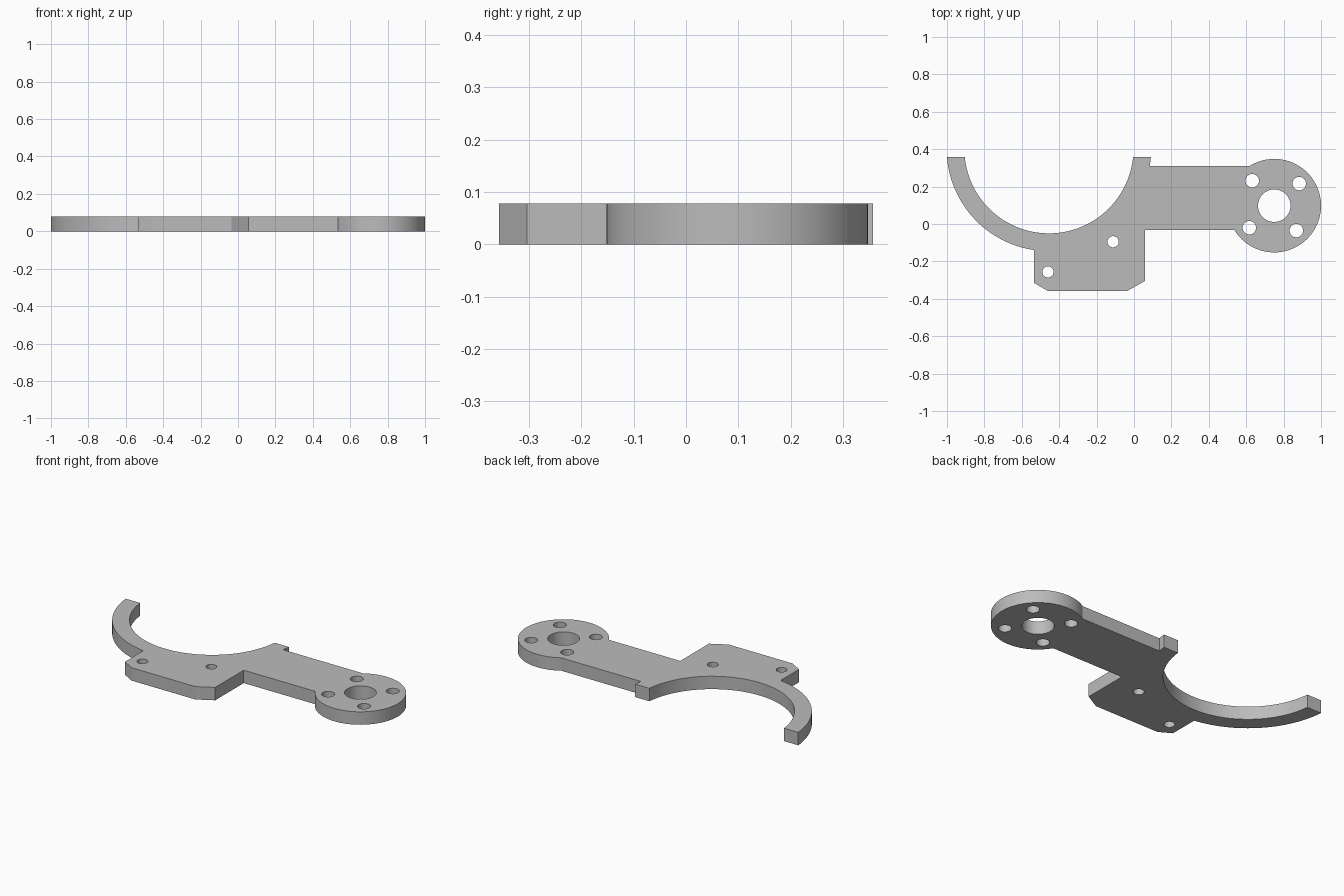
import bpy
import bmesh
from math import asin, cos, sin, pi, radians
from mathutils import Vector

cube = bpy.data.objects.get("Cube")
if cube:
    bpy.data.objects.remove(cube, do_unlink=True)

THICK = 0.078
CRADLE, R_IN, R_OUT = (-0.455, 0.402), 0.452, 0.547
HUB, R_HUB = (0.75, 0.098), 0.25
TIP_Y, BAR_TOP, BAR_LOW = 0.357, 0.31, -0.031
FOOT_L, FOOT_R, FOOT_Y = -0.535, 0.06, -0.357


def arc(center, r, start, end, n):
    """Points along an arc, both ends included."""
    steps = [start + (end - start) * i / n for i in range(n + 1)]
    return [(center[0] + r * cos(a), center[1] + r * sin(a)) for a in steps]


def circle(center, r, n=32):
    return arc(center, r, 0, 2 * pi, n)[:-1]


def angle_at(center, r, y):
    """Angle on the right half of a circle at height y."""
    return asin((y - center[1]) / r)


# Outline, counter-clockwise: hub, cradle tip, inner arc, outer arc, foot
tip_in = angle_at(CRADLE, R_IN, TIP_Y)
tip_out = angle_at(CRADLE, R_OUT, TIP_Y)
foot_join = -pi / 2 - asin((CRADLE[0] - FOOT_L) / R_OUT)
outline = arc(HUB, R_HUB, -pi - angle_at(HUB, R_HUB, BAR_LOW),
              pi - angle_at(HUB, R_HUB, BAR_TOP), 72)
outline += arc(CRADLE, R_OUT, angle_at(CRADLE, R_OUT, BAR_TOP), tip_out, 3)
outline += arc(CRADLE, R_IN, tip_in, -pi - tip_in, 64)
outline += arc(CRADLE, R_OUT, -pi - tip_out, foot_join, 32)
outline += [(FOOT_L, -0.315), (-0.462, FOOT_Y), (-0.035, FOOT_Y),
            (FOOT_R, -0.304), (FOOT_R, BAR_LOW)]

# Holes: shaft bore, four bolts around it, two in the foot
loops = [outline, circle(HUB, 0.087, 48)]
for k in range(4):
    a = radians(41.5) + k * pi / 2
    loops.append(circle((HUB[0] + 0.178 * cos(a), HUB[1] + 0.178 * sin(a)), 0.036))
loops += [circle((-0.46, -0.256), 0.03), circle((-0.112, -0.095), 0.03)]

# Fill the profile and extrude it into a plate
bm = bmesh.new()
edges = []
for pts in loops:
    verts = [bm.verts.new((x, y, 0)) for x, y in pts]
    edges += [bm.edges.new((v, verts[i - 1])) for i, v in enumerate(verts)]
bmesh.ops.triangle_fill(bm, edges=edges, use_beauty=True, normal=(0, 0, 1))
ret = bmesh.ops.extrude_face_region(bm, geom=bm.faces[:], use_keep_orig=True)
top = [g for g in ret["geom"] if isinstance(g, bmesh.types.BMVert)]
bmesh.ops.translate(bm, verts=top, vec=Vector((0, 0, THICK)))
bmesh.ops.recalc_face_normals(bm, faces=bm.faces[:])
mesh = bpy.data.meshes.new("bracket_plate")
bm.to_mesh(mesh)
bm.free()
plate = bpy.data.objects.new("bracket_plate", mesh)
bpy.context.collection.objects.link(plate)

# Plain grey
grey = bpy.data.materials.new("plain_grey")
grey.use_nodes = True
color = (0.5, 0.5, 0.5, 1)
grey.diffuse_color = color
grey.node_tree.nodes["Principled BSDF"].inputs["Base Color"].default_value = color
mesh.materials.append(grey)

# Smooth arcs, sharp rims
bpy.ops.object.select_all(action="DESELECT")
plate.select_set(True)
bpy.context.view_layer.objects.active = plate
bpy.ops.object.shade_smooth_by_angle(angle=radians(25))
